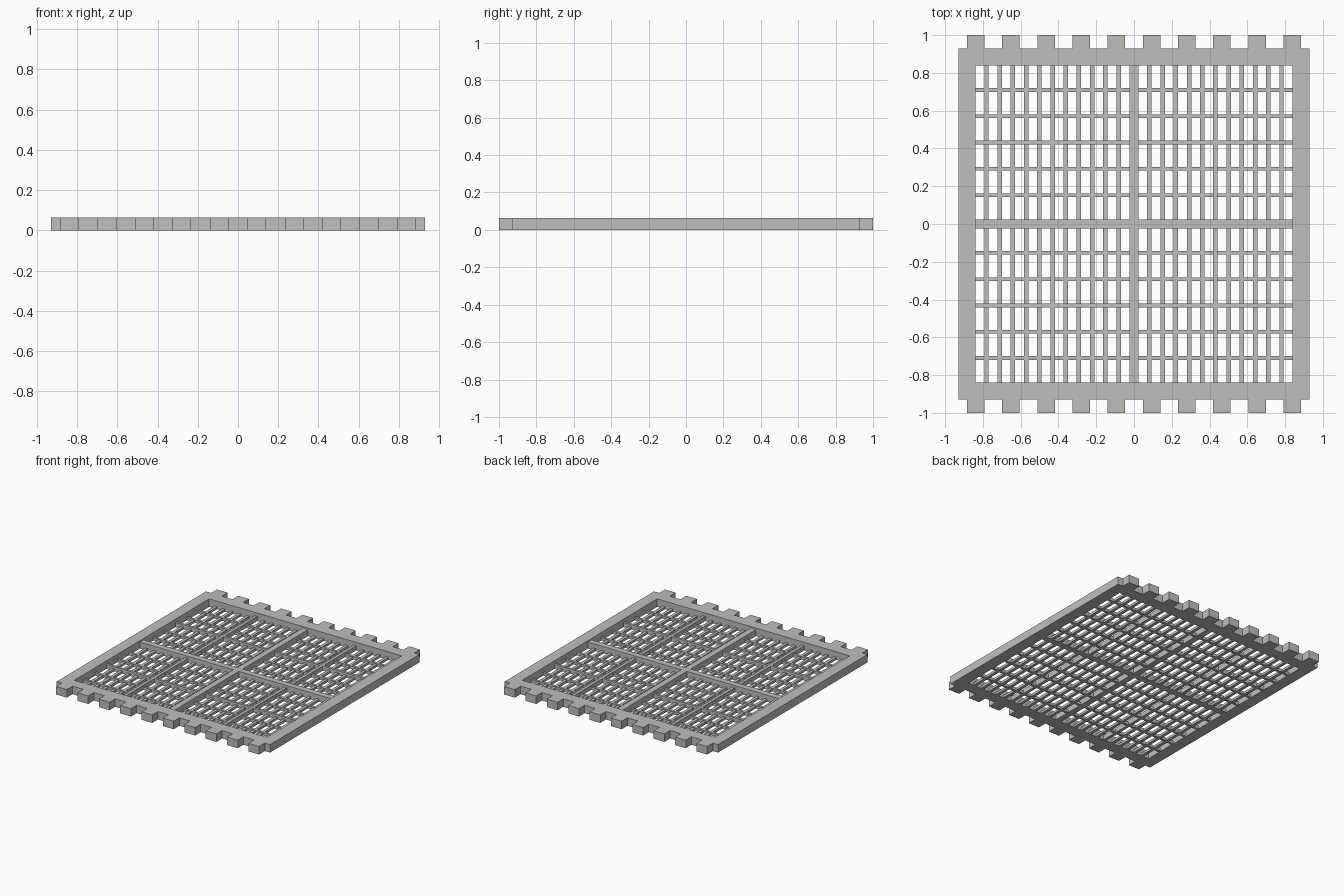
import bpy, bmesh
from mathutils import Matrix, Vector

if "Cube" in bpy.data.objects:
    bpy.data.objects.remove(bpy.data.objects["Cube"])

H = 0.063          # full thickness
OUT = 0.929        # outer half size of the frame
INN = 0.839        # inner half size of the frame
TIP = 1.0          # tab ends
CROSS = 0.0235     # half width of the central cross

grey = bpy.data.materials.new("grey")
grey.diffuse_color = (0.52, 0.52, 0.52, 1)
grey.use_nodes = True
grey.node_tree.nodes["Principled BSDF"].inputs["Base Color"].default_value = grey.diffuse_color


def bars(name, boxes):
    """One object made of boxes given as (x0, x1, y0, y1, z0, z1)."""
    bm = bmesh.new()
    for x0, x1, y0, y1, z0, z1 in boxes:
        m = Matrix.Translation(Vector((x0 + x1, y0 + y1, z0 + z1)) / 2) @ \
            Matrix.Diagonal((x1 - x0, y1 - y0, z1 - z0, 1))
        bmesh.ops.create_cube(bm, size=1, matrix=m)
    me = bpy.data.meshes.new(name)
    bm.to_mesh(me)
    bm.free()
    me.materials.append(grey)
    ob = bpy.data.objects.new(name, me)
    bpy.context.collection.objects.link(ob)
    return ob


# Frame outline with ten tabs along front and back, and a square opening
front = [(-OUT, -OUT)]
for i in range(10):
    c = -0.838 + i * 0.1862
    a, b = c - 0.0465, c + 0.0465
    front += [(a, -OUT), (a, -TIP), (b, -TIP), (b, -OUT)]
front.append((OUT, -OUT))
outline = front + [(x, -y) for x, y in reversed(front)]
opening = [(-INN, -INN), (INN, -INN), (INN, INN), (-INN, INN)]

cu = bpy.data.curves.new("tabbed_frame", 'CURVE')
cu.dimensions = '2D'
cu.fill_mode = 'BOTH'
cu.extrude = H / 2
for pts in (outline, opening):
    sp = cu.splines.new('POLY')
    sp.points.add(len(pts) - 1)
    for p, (x, y) in zip(sp.points, pts):
        p.co = (x, y, 0, 1)
    sp.use_cyclic_u = True
    sp.use_smooth = False
cu.materials.append(grey)
frame = bpy.data.objects.new("tabbed_frame", cu)
bpy.context.collection.objects.link(frame)
bpy.context.view_layer.objects.active = frame
frame.select_set(True)
bpy.ops.object.convert(target='MESH')
frame = bpy.context.view_layer.objects.active
bm = bmesh.new()
bm.from_mesh(frame.data)
bmesh.ops.remove_doubles(bm, verts=bm.verts, dist=1e-5)
bmesh.ops.translate(bm, verts=bm.verts, vec=(0, 0, H / 2))
bmesh.ops.recalc_face_normals(bm, faces=bm.faces)
for f in bm.faces:
    f.smooth = False
bm.to_mesh(frame.data)
bm.free()

# Central cross, slightly below the frame top
bars("central_cross", [(-CROSS, CROSS, -INN, INN, 0, 0.052),
                       (-INN, INN, -CROSS, CROSS, 0, 0.052)])


def centres(n, width):
    """Centres of n evenly spaced bars on each side of the cross."""
    gap = (INN - CROSS - n * width) / (n + 1)
    pos = [CROSS + gap + width / 2 + i * (gap + width) for i in range(n)]
    return [(s * p, i == n // 2) for s in (-1, 1) for i, p in enumerate(pos)]


# Slats: the middle one of each half is a taller divider
WX, WY = 0.0235, 0.0195
long_slats, cross_slats, dividers = [], [], []
for c, mid in centres(11, WX):
    (dividers if mid else long_slats).append(
        (c - WX / 2, c + WX / 2, -INN, INN, 0, 0.036 if mid else 0.019))
for c, mid in centres(5, WY):
    (dividers if mid else cross_slats).append(
        (-INN, INN, c - WY / 2, c + WY / 2, 0, 0.036 if mid else 0.023))
bars("long_slats", long_slats)
bars("cross_slats", cross_slats)
bars("dividers", dividers)
